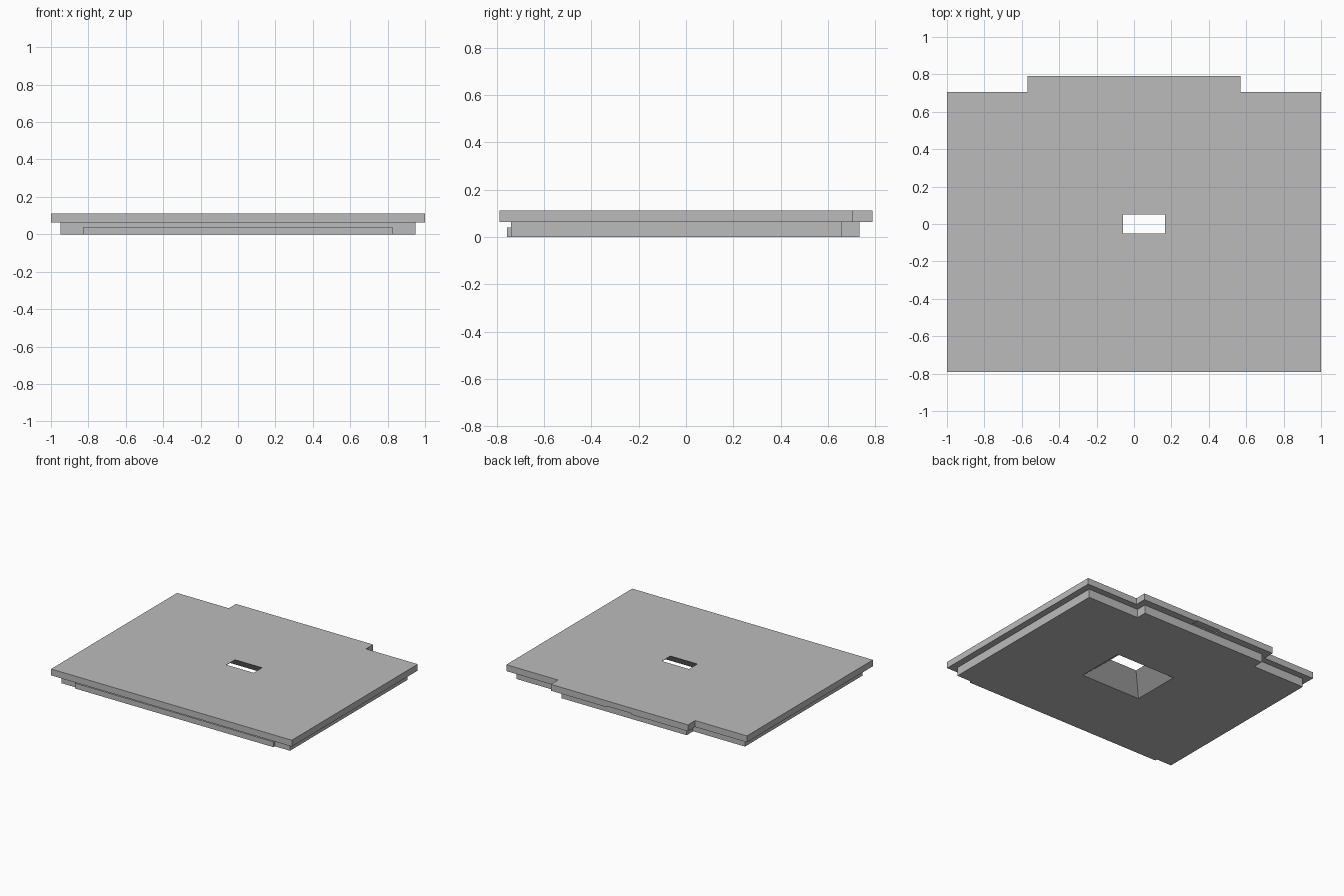
import bpy
import bmesh

cube = bpy.data.objects.get("Cube")
if cube:
    bpy.data.objects.remove(cube, do_unlink=True)

grey = bpy.data.materials.new("plain grey")
grey.use_nodes = True
grey.diffuse_color = (0.5, 0.5, 0.5, 1)
grey.node_tree.nodes["Principled BSDF"].inputs["Base Color"].default_value = (0.5, 0.5, 0.5, 1)

BASE_TOP, TOP = 0.064, 0.112


def loft(name, bottom, top, z0, z1):
    """Solid between two outlines with the same number of points."""
    bm = bmesh.new()
    low = [bm.verts.new((x, y, z0)) for x, y in bottom]
    high = [bm.verts.new((x, y, z1)) for x, y in top]
    bm.faces.new(low[::-1])
    bm.faces.new(high)
    for i in range(len(low)):
        j = (i + 1) % len(low)
        bm.faces.new((low[i], low[j], high[j], high[i]))
    bmesh.ops.recalc_face_normals(bm, faces=bm.faces)
    mesh = bpy.data.meshes.new(name)
    bm.to_mesh(mesh)
    bm.free()
    mesh.materials.append(grey)
    obj = bpy.data.objects.new(name, mesh)
    bpy.context.collection.objects.link(obj)
    return obj


def rect(x0, x1, y0, y1):
    return [(x0, y0), (x1, y0), (x1, y1), (x0, y1)]


def tongued(half, front, back, tongue_half, tongue_back):
    """Symmetric plate outline with a wide tongue on the back edge."""
    right = [(half, front), (half, back), (tongue_half, back), (tongue_half, tongue_back)]
    return right + [(-x, y) for x, y in reversed(right)]


def cut(obj, cutter):
    mod = obj.modifiers.new("cut", "BOOLEAN")
    mod.operation = "DIFFERENCE"
    mod.solver = "EXACT"
    mod.object = cutter
    bpy.context.view_layer.objects.active = obj
    bpy.ops.object.modifier_apply(modifier=mod.name)


# Stacked plates
lower_outline = tongued(0.95, -0.74, 0.657, 0.52, 0.735)
upper_outline = tongued(1.0, -0.79, 0.705, 0.57, 0.79)
lower_plate = loft("lower_plate", lower_outline, lower_outline, 0, BASE_TOP)
upper_plate = loft("upper_plate", upper_outline, upper_outline, BASE_TOP, TOP)

# Low strip along the front edge
strip = rect(-0.825, 0.825, -0.757, -0.74)
loft("front_strip", strip, strip, 0, 0.04)


# Opening that flares out towards the underside
def opening(z):
    flare = 0.135 * (TOP - z) / TOP
    return rect(-0.06 - flare, 0.165 + flare, -0.05 - flare, 0.05 + flare)


z_low, z_high = -0.03, TOP + 0.03
hole = loft("opening_cutter", opening(z_low), opening(z_high), z_low, z_high)

# Shallow finger notch under the back tongue
notch_outline = rect(-0.1, 0.105, 0.74, 0.85)
notch = loft("notch_cutter", notch_outline, notch_outline, BASE_TOP - 0.02, BASE_TOP + 0.008)

cut(lower_plate, hole)
cut(upper_plate, hole)
cut(upper_plate, notch)
for cutter in (hole, notch):
    bpy.data.objects.remove(cutter, do_unlink=True)
